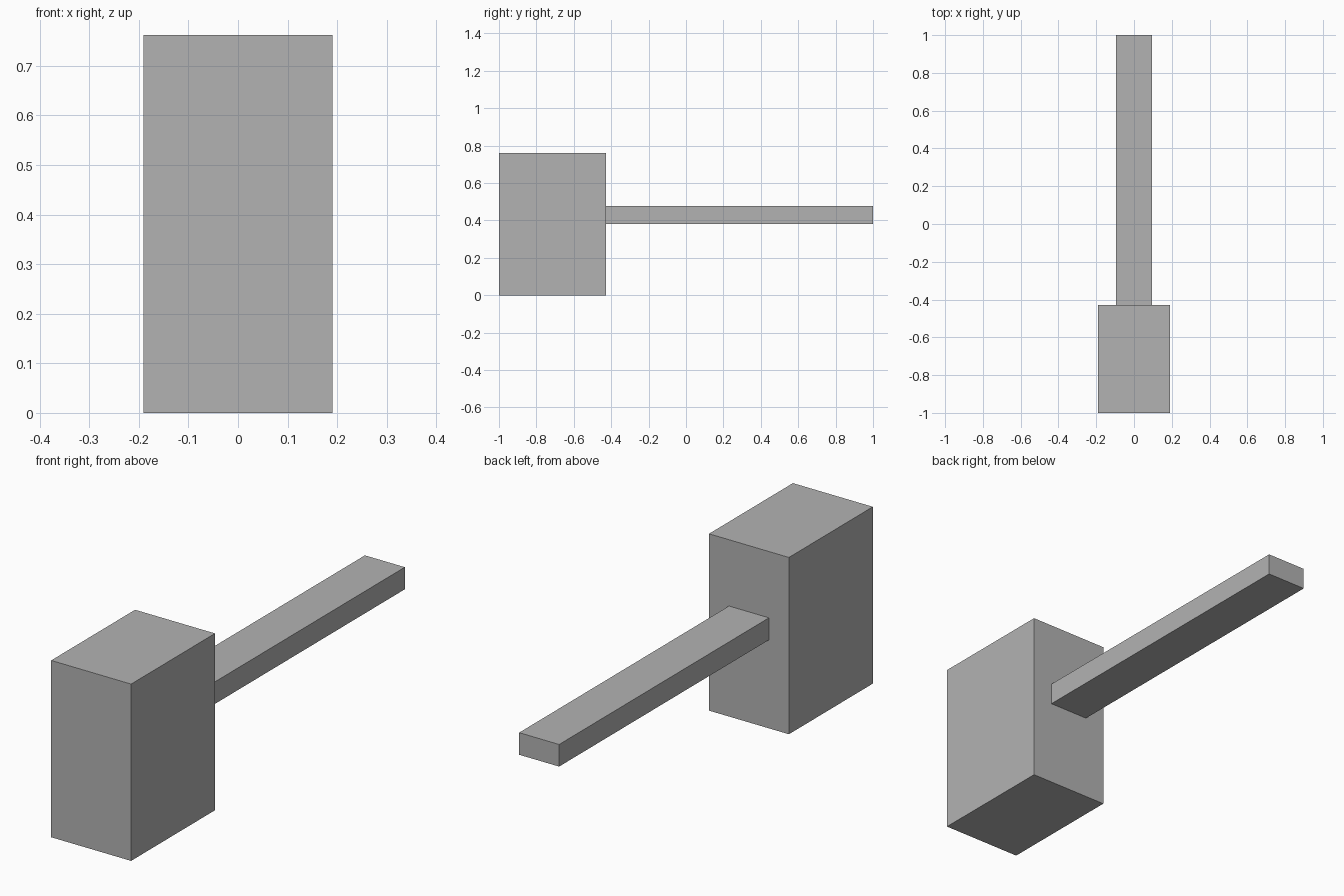
import bpy

# Remove the default object
cube = bpy.data.objects.get("Cube")
if cube:
    bpy.data.objects.remove(cube, do_unlink=True)

UNIT = 2 / 21  # the whole model is 21 units long


def flat_material(name, colour):
    mat = bpy.data.materials.new(name)
    mat.use_nodes = True
    mat.diffuse_color = colour
    mat.node_tree.nodes["Principled BSDF"].inputs["Base Color"].default_value = colour
    return mat


def box(name, low, high, mat):
    """Box between two corners, with its size baked into the mesh."""
    centre = [(a + b) / 2 for a, b in zip(low, high)]
    bpy.ops.mesh.primitive_cube_add(size=1, location=centre)
    obj = bpy.context.object
    obj.name = name
    obj.scale = [b - a for a, b in zip(low, high)]
    bpy.ops.object.transform_apply(location=False, rotation=False, scale=True)
    obj.data.materials.append(mat)
    return obj


grey = flat_material("plain grey", (0.45, 0.45, 0.45, 1))
joint = -1 + 6 * UNIT

# Block-shaped hammer head, resting on the ground
box("head", (-2 * UNIT, -1, 0), (2 * UNIT, joint, 8 * UNIT), grey)

# Flat handle running back from the head
box("handle", (-UNIT, joint, 4 * UNIT), (UNIT, 1, 5 * UNIT), grey)
